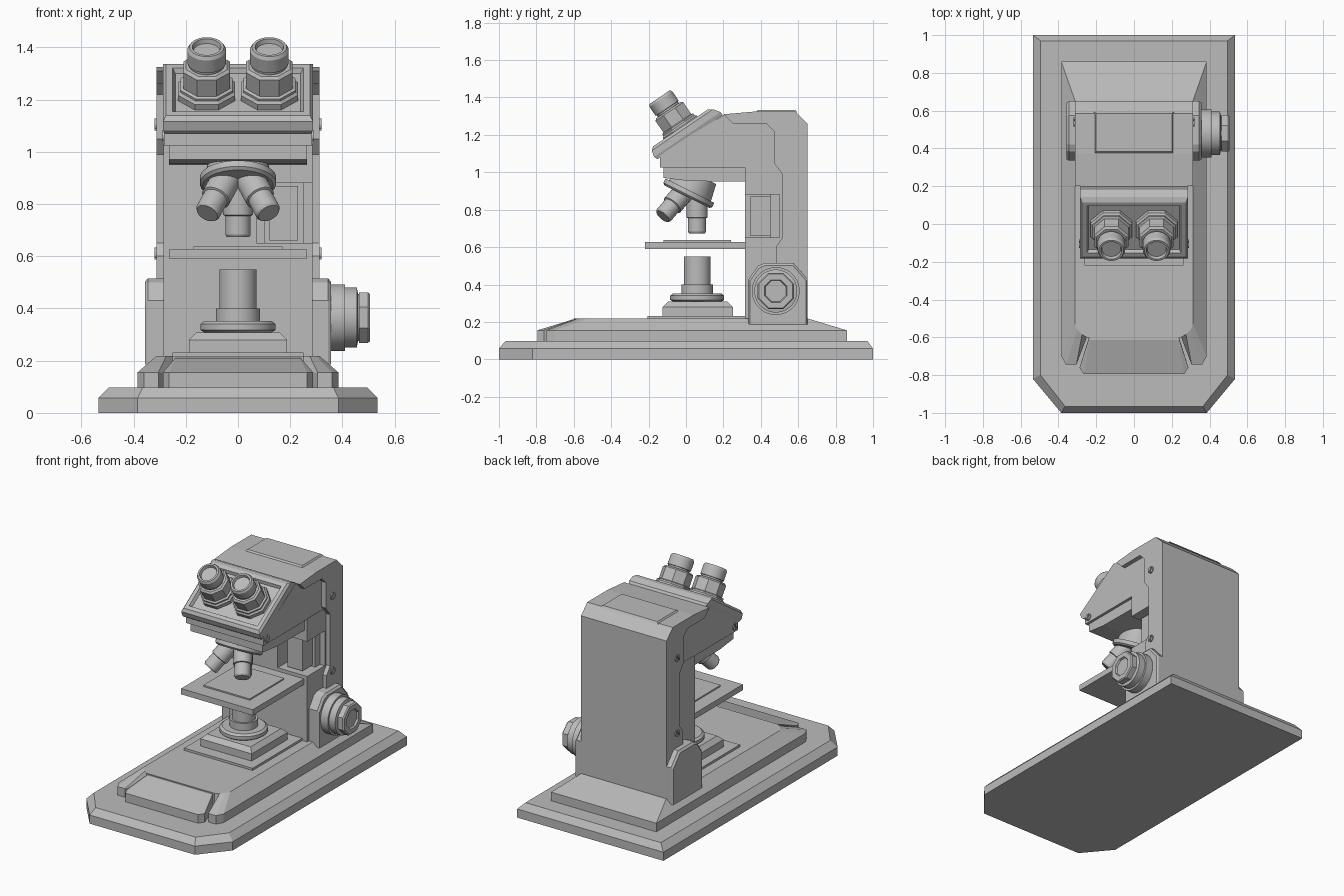
import bpy, bmesh, math
from mathutils import Vector, Matrix

cube = bpy.data.objects.get("Cube")
if cube:
    bpy.data.objects.remove(cube, do_unlink=True)

grey = bpy.data.materials.new("plain grey")
grey.use_nodes = True
COLOUR = (0.5, 0.5, 0.5, 1)
grey.diffuse_color = COLOUR
grey.node_tree.nodes["Principled BSDF"].inputs["Base Color"].default_value = COLOUR


def loft(name, rings, matrix=None, smooth=False):
    """Skin a stack of equal-length rings and cap both ends."""
    bm = bmesh.new()
    loops = [[bm.verts.new(p) for p in ring] for ring in rings]
    n = len(loops[0])
    for a, b in zip(loops, loops[1:]):
        for i in range(n):
            j = (i + 1) % n
            bm.faces.new((a[i], a[j], b[j], b[i]))
    bm.faces.new(loops[0])
    bm.faces.new(loops[-1])
    if matrix:
        bm.transform(matrix)
    bmesh.ops.recalc_face_normals(bm, faces=bm.faces)
    mesh = bpy.data.meshes.new(name)
    bm.to_mesh(mesh)
    bm.free()
    mesh.materials.append(grey)
    obj = bpy.data.objects.new(name, mesh)
    bpy.context.collection.objects.link(obj)
    if smooth:
        bpy.ops.object.select_all(action='DESELECT')
        obj.select_set(True)
        bpy.context.view_layer.objects.active = obj
        bpy.ops.object.shade_smooth_by_angle(angle=math.radians(30))
    return obj


def sym(half, z):
    """Ring mirrored over x = 0 at height z."""
    return [(x, y, z) for x, y in half] + [(-x, y, z) for x, y in reversed(half)]


def rect(x, y0, y1, z):
    return sym([(x, y0), (x, y1)], z)


def box(name, x0, x1, y0, y1, z0, z1):
    ring = [(x0, y0), (x1, y0), (x1, y1), (x0, y1)]
    return loft(name, [[(x, y, z) for x, y in ring] for z in (z0, z1)])


def prism(name, profile, x0, x1):
    """Side profile (y, z) extruded along x."""
    return loft(name, [[(x, y, z) for y, z in profile] for x in (x0, x1)])


def turned(name, profile, origin, direction=(0, 0, 1), sides=32):
    """Stack of (radius, height) rings along a direction."""
    rings = []
    for r, h in profile:
        angles = [math.tau * (i + 0.5) / sides for i in range(sides)]
        rings.append([(r * math.cos(a), r * math.sin(a), h) for a in angles])
    turn = Vector(direction).to_track_quat('Z', 'Y').to_matrix().to_4x4()
    return loft(name, rings, Matrix.Translation(origin) @ turn, sides > 12)


# Base: wide foot plate, sloped upper tier and front plate
foot = [(0.535, 1), (0.535, -0.82), (0.385, -1)]
foot_top = [(0.495, 0.97), (0.495, -0.8), (0.365, -0.965)]
loft("base_plate", [sym(foot, 0), sym(foot, 0.057), sym(foot_top, 0.098)])

tier = [(0.385, 0.86), (0.385, -0.7), (0.36, -0.745), (0.305, -0.745), (0.25, -0.6)]
tier_top = [(0.313, 0.655), (0.313, -0.53), (0.3, -0.56), (0.275, -0.585), (0.25, -0.6)]
loft("base_tier", [sym(tier, 0.09), sym(tier, 0.155), sym(tier_top, 0.217)])

plate = [(0.235, -0.59), (0.288, -0.76), (0.265, -0.795)]
plate_top = [(0.235, -0.59), (0.24, -0.61), (0.235, -0.615)]
loft("base_front_plate", [sym(plate, 0.09), sym(plate, 0.155), sym(plate_top, 0.21)])

# Pillar with a corner niche holding a small block
pillar = box("pillar", -0.285, 0.285, 0.315, 0.64, 0.2, 1.03)
niche = box("niche_cutter", 0.07, 0.4, 0.2, 0.5, 0.65, 0.88)
cut = pillar.modifiers.new("niche", 'BOOLEAN')
cut.operation = 'DIFFERENCE'
cut.solver = 'EXACT'
cut.object = niche
niche.hide_render = True
niche.hide_viewport = True
niche.display_type = 'WIRE'
box("niche_block", 0.12, 0.23, 0.345, 0.46, 0.66, 0.87)
box("niche_block_back", 0.1, 0.25, 0.45, 0.52, 0.65, 0.88)

# Rear shell wrapping the pillar and the top
shell = [(0.65, 0.2), (0.65, 1.26), (0.585, 1.325), (0.37, 1.325), (0.2, 1.31),
         (0.25, 1.26), (0.43, 1.26), (0.47, 1.22), (0.47, 1.05), (0.515, 0.99),
         (0.515, 0.65), (0.48, 0.6), (0.48, 0.2)]
prism("rear_shell", shell, -0.313, 0.313)
loft("top_panel", [rect(0.212, 0.37, 0.595, 1.32), rect(0.2, 0.385, 0.585, 1.334)])

# Side feet of the pillar
cheek = [(0.335, 0.185), (0.335, 0.43), (0.385, 0.5), (0.42, 0.515),
         (0.575, 0.515), (0.65, 0.43), (0.65, 0.185)]
for side, word in ((1, "left"), (-1, "right")):
    wide = [(side * 0.345, y, z) for y, z in cheek]
    face = [(side * 0.357, 0.4925 + (y - 0.4925) * 0.95, 0.185 + (z - 0.185) * 0.96)
            for y, z in cheek]
    inner = [(side * 0.28, y, z) for y, z in cheek]
    loft(word + "_pillar_foot", [inner, wide, face])

# Focus knob on one side
turned("focus_knob", [(0.128, 0), (0.128, 0.06), (0.115, 0.06), (0.115, 0.105),
                      (0.09, 0.11), (0.09, 0.12)], (0.35, 0.48, 0.365), (1, 0, 0))
turned("focus_knob_cap", [(0.105, 0), (0.105, 0.035), (0.098, 0.042), (0.065, 0.042),
                          (0.06, 0.03)], (0.463, 0.48, 0.365), (1, 0, 0), 8)

# Head
head = [(-0.138, 1.1), (-0.138, 1.025), (0.52, 1.025), (0.5, 1.25), (0.25, 1.305),
        (0.2, 1.305)]
prism("head_body", head, -0.283, 0.283)
under = [(-0.12, 1.04), (-0.12, 0.97), (0.02, 0.953), (0.32, 0.95), (0.32, 1.04)]
prism("head_underside", under, -0.265, 0.265)

tilt = Matrix.Translation((0, -0.03, 1.2375)) @ Matrix.Rotation(math.radians(34), 4, 'X')
loft("eyepiece_panel", [rect(0.28, -0.195, 0.225, -0.07), rect(0.287, -0.203, 0.225, -0.05),
                        rect(0.287, -0.195, 0.2, -0.015), rect(0.275, -0.175, 0.175, 0),
                        rect(0.25, -0.15, 0.15, 0), rect(0.24, -0.14, 0.14, -0.02)], tilt)

# Eyepieces
axis = tilt.to_3x3() @ Vector((0, 0, 1))
for side, word in ((1, "left"), (-1, "right")):
    at = tilt @ Vector((side * 0.12, 0, -0.02))
    turned(word + "_eyepiece_base", [(0.118, 0), (0.118, 0.025), (0.108, 0.035),
                                     (0.108, 0.045), (0.097, 0.05), (0.097, 0.125),
                                     (0.085, 0.135)], at, axis, 8)
    turned(word + "_eyepiece", [(0.068, 0.1), (0.068, 0.145), (0.074, 0.147), (0.074, 0.205),
                                (0.066, 0.218), (0.055, 0.218), (0.05, 0.2)], at, axis)

# Revolving nosepiece with three objectives
down = Vector((0, -0.447, -0.894))
centre = Vector((0, 0.005, 0.87))
turned("nosepiece", [(0.11, -0.13), (0.125, -0.045), (0.125, -0.035), (0.147, -0.035),
                     (0.147, -0.01), (0.135, 0)], centre, down)
for i, word in enumerate(("rear", "left", "right")):
    spin = Matrix.Rotation(i * math.tau / 3, 3, down)
    start = centre + spin @ Vector((0, 0.054, -0.027))
    turned(word + "_objective", [(0.057, -0.04), (0.057, 0.085), (0.049, 0.088),
                                 (0.049, 0.16), (0.043, 0.17)],
           start, spin @ Vector((0, 0, -1)), 24)

# Stage
box("stage", -0.262, 0.262, -0.22, 0.32, 0.59, 0.628)
box("stage_insert", -0.17, 0.17, -0.12, 0.24, 0.62, 0.637)

# Lamp and condenser column
box("lamp_plate", -0.25, 0.25, -0.205, 0.315, 0.21, 0.232)
loft("lamp_block", [rect(0.188, -0.125, 0.25, 0.23), rect(0.188, -0.125, 0.25, 0.28),
                    rect(0.16, -0.097, 0.222, 0.308)])
turned("condenser", [(0.125, 0.305), (0.145, 0.318), (0.145, 0.34), (0.13, 0.352),
                     (0.085, 0.352), (0.085, 0.4), (0.072, 0.4), (0.072, 0.55)],
       (0, 0.06, 0))

# Slotted screws, each made of two half discs
for side, word in ((1, "left"), (-1, "right")):
    for place, y, z, x in (("upper", 0.54, 1.105, 0.313), ("lower", 0.54, 0.61, 0.313),
                           ("head", -0.105, 1.06, 0.283)):
        for half in (0, 1):
            arc = [math.radians(60 + 180 * half + 14 + a * 19) for a in range(9)]
            ring = [(y + 0.023 * math.cos(a), z + 0.023 * math.sin(a)) for a in arc]
            prism(f"{word}_{place}_screw_{half}", ring, side * (x - 0.01), side * (x + 0.007))
